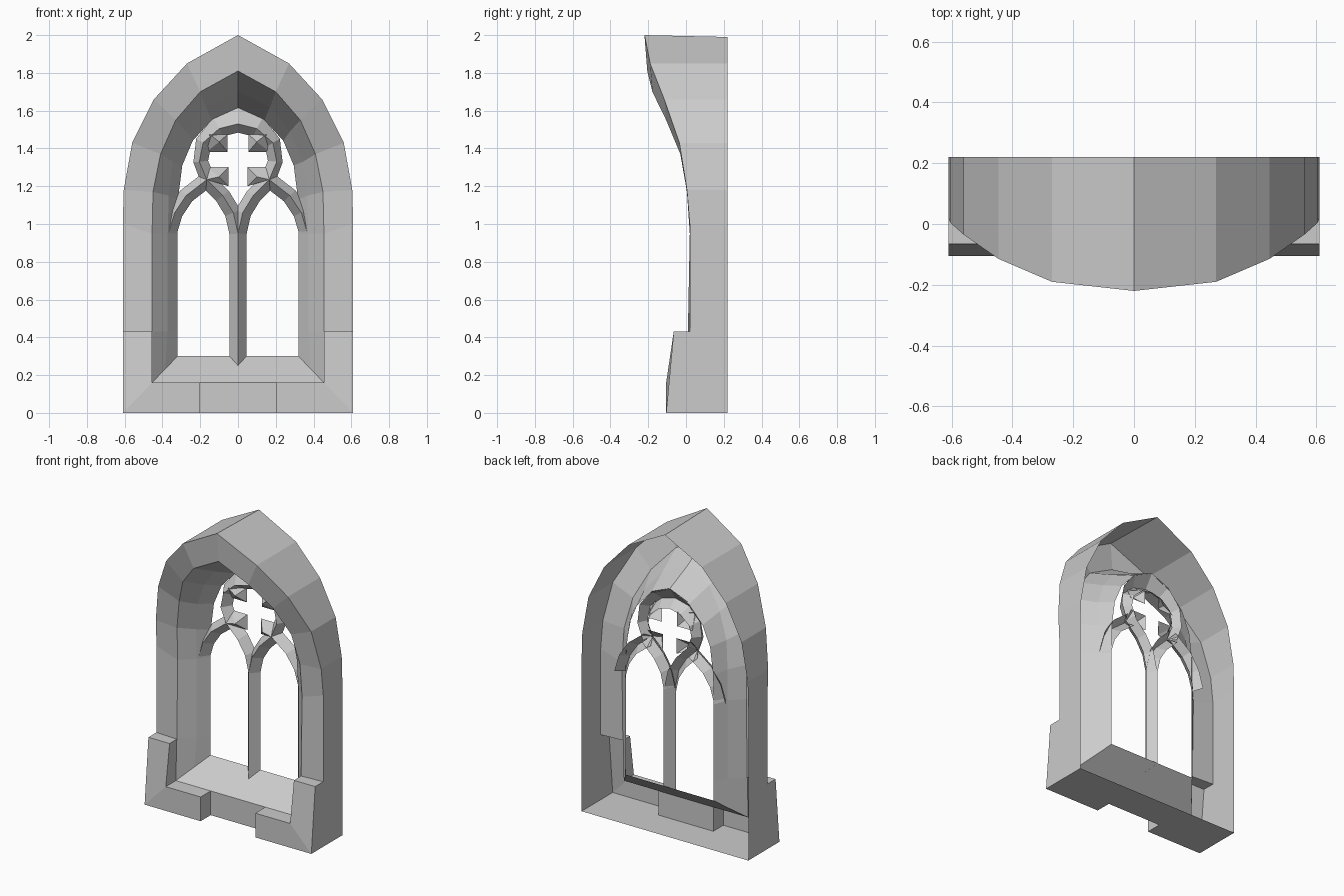
import bpy
from mathutils import Vector

if "Cube" in bpy.data.objects:
    bpy.data.objects.remove(bpy.data.objects["Cube"])

BACK, RIDGE = 0.17, 0.11   # depth of tracery edges and of its front ridge


def make(name, verts, faces, mirror=False):
    mesh = bpy.data.meshes.new(name)
    mesh.from_pydata(verts, [], faces)
    obj = bpy.data.objects.new(name, mesh)
    bpy.context.collection.objects.link(obj)
    if mirror:
        m = obj.modifiers.new("Mirror", 'MIRROR')
        m.use_clip = True
        m.merge_threshold = 0.001
    return obj


def from_polys(name, polys):
    verts, faces = [], []
    for p in polys:
        faces.append([len(verts) + i for i in range(len(p))])
        verts += p
    return make(name, verts, faces, True)


def v_bar(name, path, left, right, mirror=False):
    """Sweep an open V section along (x, z) points; left may be a list."""
    pts = [Vector(p) for p in path]
    n = len(pts)
    lefts = left if isinstance(left, list) else [left] * n
    verts, faces = [], []
    for i, p in enumerate(pts):
        a = (p - pts[i - 1]).normalized() if i else None
        b = (pts[i + 1] - p).normalized() if i < n - 1 else None
        d = ((a or b) + (b or a)).normalized()
        side = Vector((-d.y, d.x)) / max(0.6, d.dot(a or b))
        l, r = p + side * lefts[i], p - side * right
        verts += [(l.x, BACK, l.y), (p.x, RIDGE, p.y), (r.x, BACK, r.y)]
        if i:
            k = 3 * i
            faces += [(k - 3, k - 2, k + 1, k), (k - 2, k - 1, k + 2, k + 1)]
    return make(name, verts, faces, mirror)


# Upper frame: half arch lofted from back edge, over the face, into the reveal
outer = [(.61, .02, .43), (.61, .02, 1.0), (.605, .005, 1.18), (.56, -.035, 1.43),
         (.445, -.115, 1.66), (.27, -.19, 1.85), (0, -.22, 2.0)]
inner = [(.455, .01, .43), (.455, .02, .95), (.45, .005, 1.17), (.41, -.03, 1.37),
         (.33, -.105, 1.55), (.20, -.178, 1.70), (0, -.205, 1.81)]
middle = [(.372, .10, .43), (.372, .10, .95), (.367, .09, 1.15), (.345, .07, 1.33),
          (.275, .04, 1.49), (.17, 0, 1.62), (0, -.02, 1.70)]
opening = [(.32, BACK, .43), (.32, BACK, .95), (.318, BACK, 1.13), (.295, BACK, 1.31),
           (.24, BACK, 1.44), (.14, BACK, 1.55), (0, BACK, 1.615)]
back = [(x, .22, min(z, 1.99)) for x, y, z in outer]
rings = [back, outer, inner, middle, opening]
n = len(outer)
faces = [(r * n + i, r * n + i + 1, (r + 1) * n + i + 1, (r + 1) * n + i)
         for r in range(4) for i in range(n - 1)]
make("arch_frame", sum(rings, []), faces, True)

# Base: stepped corner blocks, recessed middle, sloping sill, underside
F, T, R = -.105, -.065, .0
from_polys("base_and_sill", [
    [(.61, F, 0), (.61, .22, 0), (.61, .22, .43), (.61, .02, .43), (.61, T, .43)],
    [(.61, F, 0), (.61, T, .43), (.455, T, .43), (.455, F, .16)],
    [(.455, T, .43), (.61, T, .43), (.61, .02, .43), (.455, .01, .43)],
    [(.455, F, .16), (.455, T, .43), (.455, .01, .43), (.455, R, .16)],
    [(.2, F, 0), (.61, F, 0), (.455, F, .16), (.2, F, .16)],
    [(.2, F, .16), (.455, F, .16), (.455, R, .16), (.2, R, .16)],
    [(.2, R, 0), (.2, F, 0), (.2, F, .16), (.2, R, .16)],
    [(0, R, 0), (.2, R, 0), (.2, R, .16), (0, R, .16)],
    [(0, R, 0), (0, .22, 0), (.61, .22, 0), (.61, F, 0), (.2, F, 0), (.2, R, 0)],
    [(0, R, .16), (.2, R, .16), (.455, R, .16), (.32, BACK, .30), (0, BACK, .30)],
    [(.455, R, .16), (.455, .01, .43), (.372, .10, .43), (.385, .09, .232)],
    [(.385, .09, .232), (.372, .10, .43), (.32, BACK, .43), (.32, BACK, .30)],
])

# Central mullion, its foot cut to the sill slope
w = .045
make("mullion", [(-w, BACK, .30), (0, RIDGE, .25), (w, BACK, .30),
                 (-w, BACK, .95), (0, RIDGE, .95), (w, BACK, .95)],
     [(0, 1, 4, 3), (1, 2, 5, 4)])

# Lancet arches
v_bar("lancet_outer_bar", [(.368, .95), (.335, 1.06), (.275, 1.15), (.165, 1.235)],
      .043, .04, True)
v_bar("lancet_inner_bar", [(0, .95), (.025, 1.06), (.08, 1.15), (.17, 1.24)],
      .04, .045, True)

# Tracery ring around the four-lobed light
half = [(.165, 1.235), (.205, 1.33), (.185, 1.43), (.10, 1.505), (0, 1.53)]
grow = [.035, .03, .04, .065, .085]
ring = half + [(-x, z) for x, z in half[-2::-1]]
inward, outward = .045, grow + grow[-2::-1]
ring.reverse()
v_bar("tracery_ring", ring, outward, inward)


# Square-nosed cusps between the lobes
def cusp(name, x, zc, z_far, peak, ring_pt):
    a, b, c = (x, BACK, z_far), (x, BACK, zc), (.165, BACK, zc)
    p, q = (peak[0], RIDGE, peak[1]), (ring_pt[0], RIDGE, ring_pt[1])
    f = [(0, 1, 3), (1, 2, 3), (2, 4, 3), (4, 0, 3)]
    if z_far < zc:
        f = [t[::-1] for t in f]
    make(name, [a, b, c, p, q], f, True)


cusp("upper_cusp", .055, 1.382, 1.475, (.10, 1.435), (.15, 1.475))
cusp("lower_cusp", .05, 1.302, 1.20, (.10, 1.25), (.165, 1.235))
